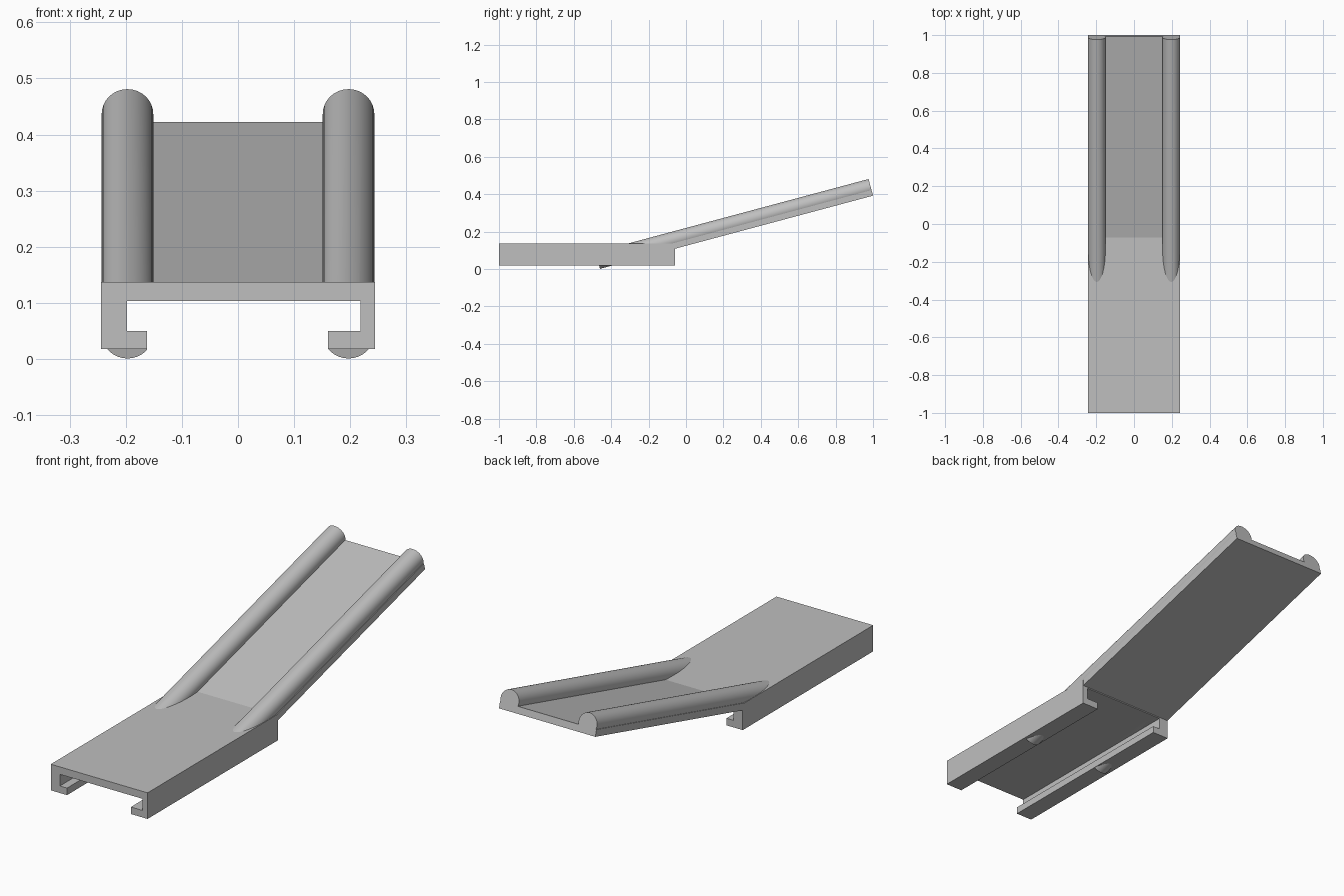
import bpy, bmesh, math

cube = bpy.data.objects.get("Cube")
if cube:
    bpy.data.objects.remove(cube, do_unlink=True)

GREY = (0.52, 0.52, 0.52, 1.0)
mat = bpy.data.materials.new("plain grey")
mat.use_nodes = True
mat.diffuse_color = GREY
mat.node_tree.nodes["Principled BSDF"].inputs["Base Color"].default_value = GREY

SLOPE = math.radians(15)
RAIL_R = 0.046
RAIL_X = 0.197


def extrude_profile(name, points, y0, y1):
    """Extrude an x-z outline along y."""
    bm = bmesh.new()
    face = bm.faces.new([bm.verts.new((x, y0, z)) for x, z in points])
    geom = bmesh.ops.extrude_face_region(bm, geom=[face])["geom"]
    verts = [g for g in geom if isinstance(g, bmesh.types.BMVert)]
    bmesh.ops.translate(bm, verts=verts, vec=(0, y1 - y0, 0))
    bmesh.ops.recalc_face_normals(bm, faces=bm.faces)
    mesh = bpy.data.meshes.new(name)
    bm.to_mesh(mesh)
    bm.free()
    mesh.materials.append(mat)
    obj = bpy.data.objects.new(name, mesh)
    bpy.context.collection.objects.link(obj)
    return obj


# Open channel under the base: wide slot above, narrower gap between the lips
channel = [(-0.162, -0.1), (-0.162, 0.05), (-0.198, 0.05), (-0.198, 0.103),
           (0.218, 0.103), (0.218, 0.05), (0.16, 0.05), (0.16, -0.1)]

# Base: flat slab with side walls and inward lips
lips = [(x, max(z, 0.018)) for x, z in channel]
outline = [(-0.244, 0.018)] + lips + [(0.244, 0.018), (0.244, 0.137), (-0.244, 0.137)]
extrude_profile("base_channel", outline, -1.0, -0.06)

cutter = extrude_profile("channel_cutter", channel, -1.1, -0.02)
cutter.hide_render = True
cutter.hide_viewport = True
cutter.display_type = 'WIRE'


def tilt_and_cut(obj):
    """Tilt a part up to the ramp slope and clear it out of the channel."""
    obj.location = (0, 1.0, 0.392)
    obj.rotation_euler.x = SLOPE
    mod = obj.modifiers.new("clear_channel", 'BOOLEAN')
    mod.operation = 'DIFFERENCE'
    mod.solver = 'EXACT'
    mod.object = cutter


# Ramp floor
floor = [(-0.243, 0), (0.243, 0), (0.243, 0.031), (-0.243, 0.031)]
tilt_and_cut(extrude_profile("ramp_floor", floor, -1.1 / math.cos(SLOPE), 0))

# Round side rails, running down through the base
SIDES = 32
for side, label in ((-1, "right"), (1, "left")):
    circle = [(side * RAIL_X + RAIL_R * math.cos(math.tau * i / SIDES),
               RAIL_R + RAIL_R * math.sin(math.tau * i / SIDES)) for i in range(SIDES)]
    rail = extrude_profile(label + "_rail", circle, -1.46 / math.cos(SLOPE), 0)
    tilt_and_cut(rail)
    bpy.ops.object.select_all(action='DESELECT')
    bpy.context.view_layer.objects.active = rail
    rail.select_set(True)
    bpy.ops.object.modifier_apply(modifier="clear_channel")
    bpy.ops.object.shade_smooth_by_angle(angle=math.radians(30))
